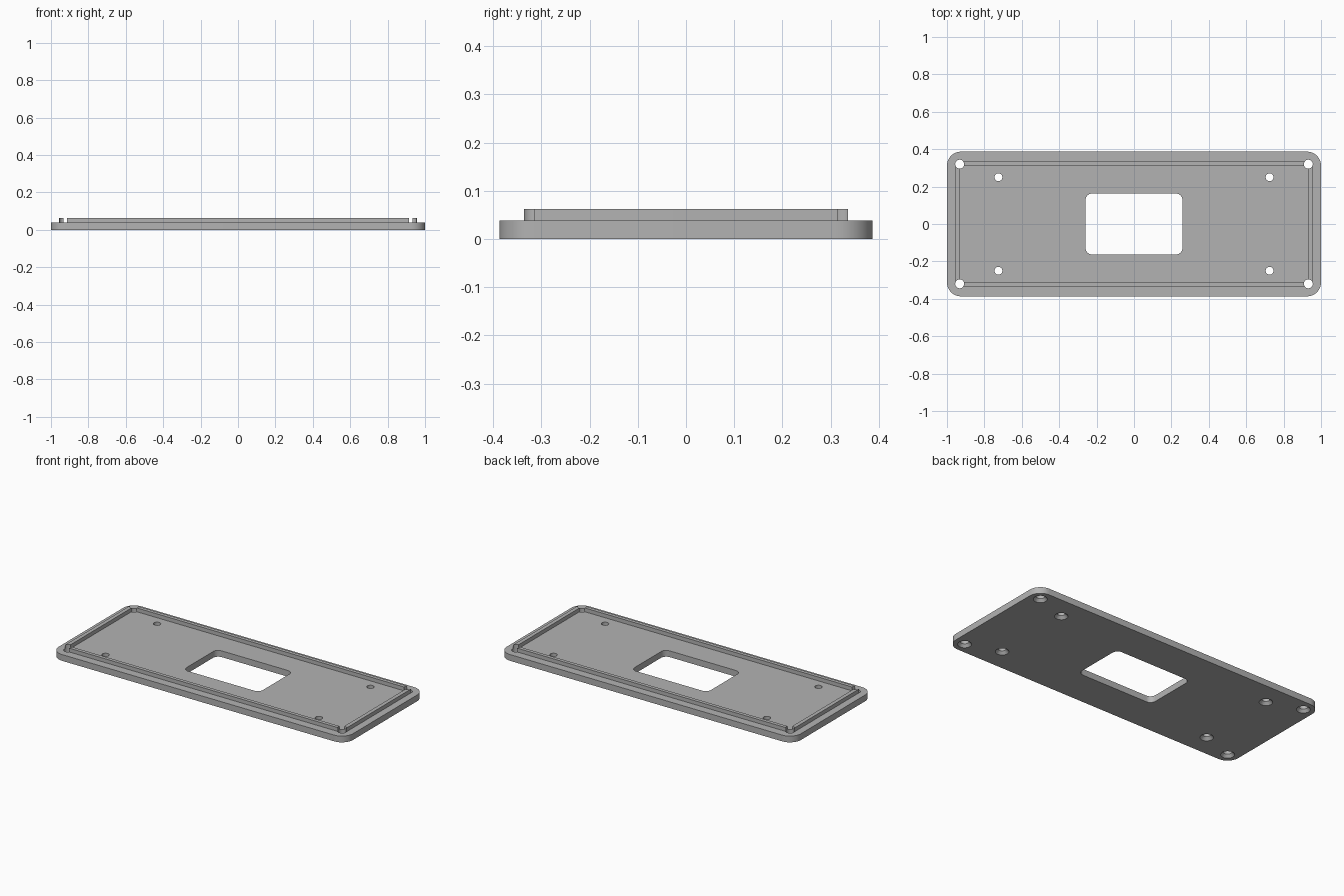
import bpy, bmesh, math

if "Cube" in bpy.data.objects:
    bpy.data.objects.remove(bpy.data.objects["Cube"])

PLATE_TOP, RAIL_TOP = 0.0385, 0.062

grey = bpy.data.materials.new("plain_grey")
grey.diffuse_color = (0.45, 0.45, 0.45, 1)
grey.use_nodes = True
grey.node_tree.nodes["Principled BSDF"].inputs["Base Color"].default_value = grey.diffuse_color


def rounded_rect(hx, hy, r, steps=10):
    """Counter-clockwise outline with rounded corners."""
    pts = []
    for i, (sx, sy) in enumerate([(1, 1), (-1, 1), (-1, -1), (1, -1)]):
        for k in range(steps + 1):
            a = math.radians(90 * (i + k / steps))
            pts.append((sx * (hx - r) + r * math.cos(a),
                        sy * (hy - r) + r * math.sin(a)))
    return pts


def loop(bm, pts, z):
    return [bm.verts.new((x, y, z)) for x, y in pts]


def skin(bm, a, b):
    for i in range(len(a)):
        j = (i + 1) % len(a)
        bm.faces.new((a[i], a[j], b[j], b[i]))


def solid(bm, sections):
    """Closed solid through (outline, z) sections."""
    loops = [loop(bm, p, z) for p, z in sections]
    for a, b in zip(loops, loops[1:]):
        skin(bm, a, b)
    bm.faces.new(loops[0][::-1])
    bm.faces.new(loops[-1])


def screw_hole(bm, x, y, r, sink, n=32):
    """Through hole with a countersink on the underside."""
    profile = [(sink, -0.01), (sink, 0.0), (r, 0.017), (r, 0.1)]
    solid(bm, [([(x + q * math.cos(2 * math.pi * k / n),
                  y + q * math.sin(2 * math.pi * k / n)) for k in range(n)], z)
               for q, z in profile])


def finish(name, bm):
    bmesh.ops.recalc_face_normals(bm, faces=bm.faces[:])
    mesh = bpy.data.meshes.new(name)
    bm.to_mesh(mesh)
    bm.free()
    ob = bpy.data.objects.new(name, mesh)
    bpy.context.collection.objects.link(ob)
    mesh.materials.append(grey)
    return ob


# Base plate
bm = bmesh.new()
outline = rounded_rect(1.0, 0.387, 0.075)
solid(bm, [(outline, 0), (outline, PLATE_TOP)])
plate = finish("base_plate", bm)

# Raised rim, interrupted at the corners by the screw holes
bm = bmesh.new()
outer, inner = rounded_rect(0.956, 0.336, 0.025), rounded_rect(0.932, 0.314, 0.004)
rings = [loop(bm, p, z) for p, z in ((outer, PLATE_TOP), (outer, RAIL_TOP),
                                     (inner, RAIL_TOP), (inner, PLATE_TOP))]
for i in range(4):
    skin(bm, rings[i], rings[(i + 1) % 4])
rim = finish("raised_rim", bm)

# Cutter: central window and eight countersunk holes
bm = bmesh.new()
window = rounded_rect(0.259, 0.163, 0.035)
solid(bm, [(window, -0.01), (window, 0.1)])
for sx in (-1, 1):
    for sy in (-1, 1):
        screw_hole(bm, sx * 0.932, sy * 0.32, 0.024, 0.038)
        screw_hole(bm, sx * 0.725, sy * 0.25, 0.021, 0.037)
cutter = finish("hole_cutter", bm)
cutter.hide_render = True

for ob in (plate, rim):
    bpy.ops.object.select_all(action='DESELECT')
    bpy.context.view_layer.objects.active = ob
    ob.select_set(True)
    mod = ob.modifiers.new("holes", 'BOOLEAN')
    mod.operation, mod.solver, mod.object = 'DIFFERENCE', 'EXACT', cutter
    bpy.ops.object.modifier_apply(modifier=mod.name)
    bpy.ops.object.shade_smooth_by_angle(angle=math.radians(30))

bpy.data.objects.remove(cutter)
